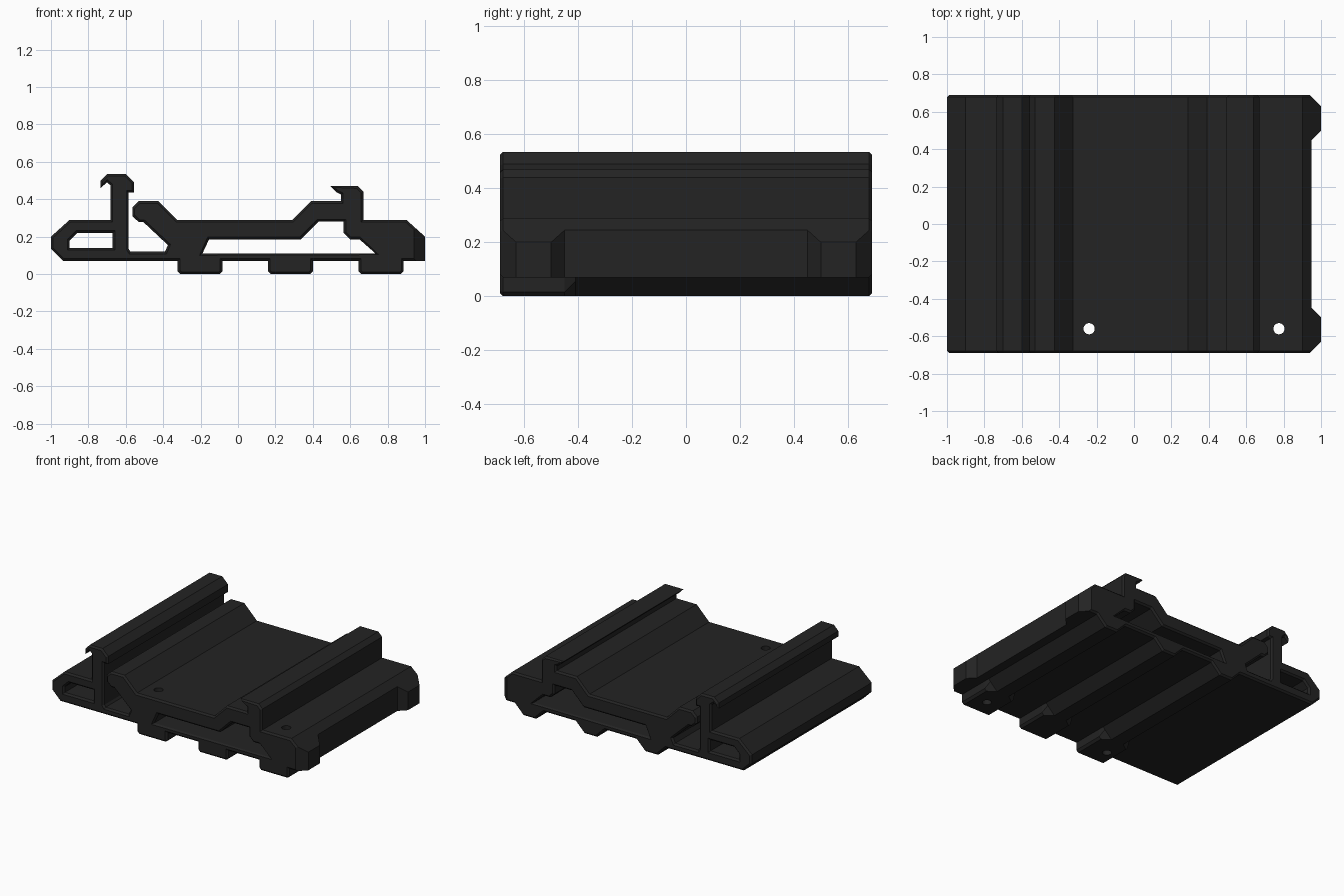
import bpy, bmesh, math
from mathutils import Vector

if "Cube" in bpy.data.objects:
    bpy.data.objects.remove(bpy.data.objects["Cube"])

HALF = 0.69      # half length along y
CH = 0.012       # chamfer on the two end faces

black = bpy.data.materials.new("matte black")
black.diffuse_color = (0.017, 0.017, 0.017, 1)
black.use_nodes = True
black.node_tree.nodes["Principled BSDF"].inputs["Base Color"].default_value = black.diffuse_color


def foot(cx, half, tapered):
    """Lower profile of one foot, left to right; tapered feet have sloping flanks."""
    a, b = (0.015, 0.07) if tapered else (0.0, 0.015)
    za = 0.055 if tapered else 0.015
    return [(cx - half, 0.07), (cx - half + a, za), (cx - half + b, 0),
            (cx + half - b, 0), (cx + half - a, za), (cx + half, 0.07)]


def outline(tapered):
    """Outer cross-section, counter-clockwise in x and z."""
    pts = [(-0.935, 0.07)]
    for cx in (-0.203, 0.28, 0.765):
        pts += foot(cx, 0.12, tapered)
    # right shoulder and right hook
    pts += [(1, 0.07), (1, 0.20), (0.90, 0.29), (0.67, 0.29), (0.67, 0.44),
            (0.64, 0.47), (0.495, 0.47), (0.53, 0.435), (0.55, 0.425),
            (0.55, 0.39), (0.39, 0.39), (0.29, 0.29)]
    # bed, raised lip and slot
    pts += [(-0.325, 0.29), (-0.425, 0.39), (-0.53, 0.39), (-0.565, 0.355),
            (-0.565, 0.31), (-0.53, 0.277), (-0.505, 0.277), (-0.375, 0.155),
            (-0.39, 0.12), (-0.575, 0.12), (-0.585, 0.135)]
    # left hook and left shoulder
    pts += [(-0.585, 0.435), (-0.555, 0.435), (-0.555, 0.49), (-0.60, 0.535),
            (-0.70, 0.535), (-0.735, 0.50), (-0.735, 0.46), (-0.70, 0.49),
            (-0.683, 0.475), (-0.683, 0.29), (-0.90, 0.29), (-1, 0.20), (-1, 0.135)]
    return pts


# hollow channels, clockwise so that material is always on the left
LEFT_CHANNEL = [(-0.90, 0.14), (-0.90, 0.18), (-0.86, 0.22), (-0.67, 0.22), (-0.67, 0.14)]
MAIN_CHANNEL = [(-0.19, 0.11), (-0.155, 0.185), (0.335, 0.185), (0.43, 0.28),
                (0.565, 0.28), (0.565, 0.22), (0.60, 0.185), (0.65, 0.185), (0.735, 0.11)]


def inset(pts, d):
    """Move each point into the material by a limited miter."""
    out = []
    n = len(pts)
    for i in range(n):
        p, c, q = (Vector(pts[k % n]) for k in (i - 1, i, i + 1))
        e, f = (c - p).normalized(), (q - c).normalized()
        m = Vector((-e.y - f.y, e.x + f.x)).normalized()
        k = max(0.65, m.dot(Vector((-e.y, e.x))))
        out.append(c + m * (d / k))
    return out


def finish(bm, name):
    bmesh.ops.recalc_face_normals(bm, faces=bm.faces)
    me = bpy.data.meshes.new(name)
    bm.to_mesh(me)
    bm.free()
    me.materials.append(black)
    ob = bpy.data.objects.new(name, me)
    bpy.context.collection.objects.link(ob)
    return ob


def loft(name, stations):
    """Skin loops along y; each station is (y, list of closed loops)."""
    bm = bmesh.new()
    rows = [[[bm.verts.new((x, y, z)) for x, z in lp] for lp in loops]
            for y, loops in stations]
    for r0, r1 in zip(rows, rows[1:]):
        for a, b in zip(r0, r1):
            for i in range(len(a)):
                j = (i + 1) % len(a)
                bm.faces.new((a[i], a[j], b[j], b[i]))
    for row in (rows[0], rows[-1]):
        edges = [bm.edges.get((lp[i - 1], lp[i])) for lp in row for i in range(len(lp))]
        bmesh.ops.triangle_fill(bm, edges=edges, use_beauty=True)
    return finish(bm, name)


def prism(name, pts, z0, z1):
    """Vertical prism from a plan outline."""
    bm = bmesh.new()
    face = bm.faces.new([bm.verts.new((x, y, z0)) for x, y in pts])
    res = bmesh.ops.extrude_face_region(bm, geom=[face])
    verts = [v for v in res["geom"] if isinstance(v, bmesh.types.BMVert)]
    bmesh.ops.translate(bm, vec=(0, 0, z1 - z0), verts=verts)
    return finish(bm, name)


def cut(target, cutter):
    cutter.hide_render = True
    mod = target.modifiers.new("cut", 'BOOLEAN')
    mod.operation, mod.solver, mod.object = 'DIFFERENCE', 'EXACT', cutter
    bpy.context.view_layer.objects.active = target
    bpy.ops.object.modifier_apply(modifier=mod.name)
    bpy.data.objects.remove(cutter)


# extruded rail body: square feet at the front, tapered feet behind
square = [outline(False), LEFT_CHANNEL, MAIN_CHANNEL]
taper = [outline(True), LEFT_CHANNEL, MAIN_CHANNEL]
body = loft("rail_body", [
    (-HALF, [inset(lp, CH) for lp in square]),
    (-HALF + CH, square),
    (-0.45, square),
    (-0.41, taper),
    (HALF - CH, taper),
    (HALF, [inset(lp, CH) for lp in taper])])

# recess along the right side
cut(body, prism("side_recess", [(0.95, -0.45), (1.05, -0.55), (1.05, 0.55), (0.95, 0.45)], -0.2, 0.8))

# clipped right corners
for s in (-1, 1):
    cut(body, prism("corner_clip", [(0.91, s * 0.72), (1.03, s * 0.60), (1.1, s * 0.72)], -0.2, 0.8))

# vertical screw holes
for x in (-0.24, 0.775):
    ring = [(x + 0.03 * math.cos(t * math.tau / 24), -0.56 + 0.03 * math.sin(t * math.tau / 24))
            for t in range(24)]
    cut(body, prism("screw_hole", ring, -0.2, 0.8))
